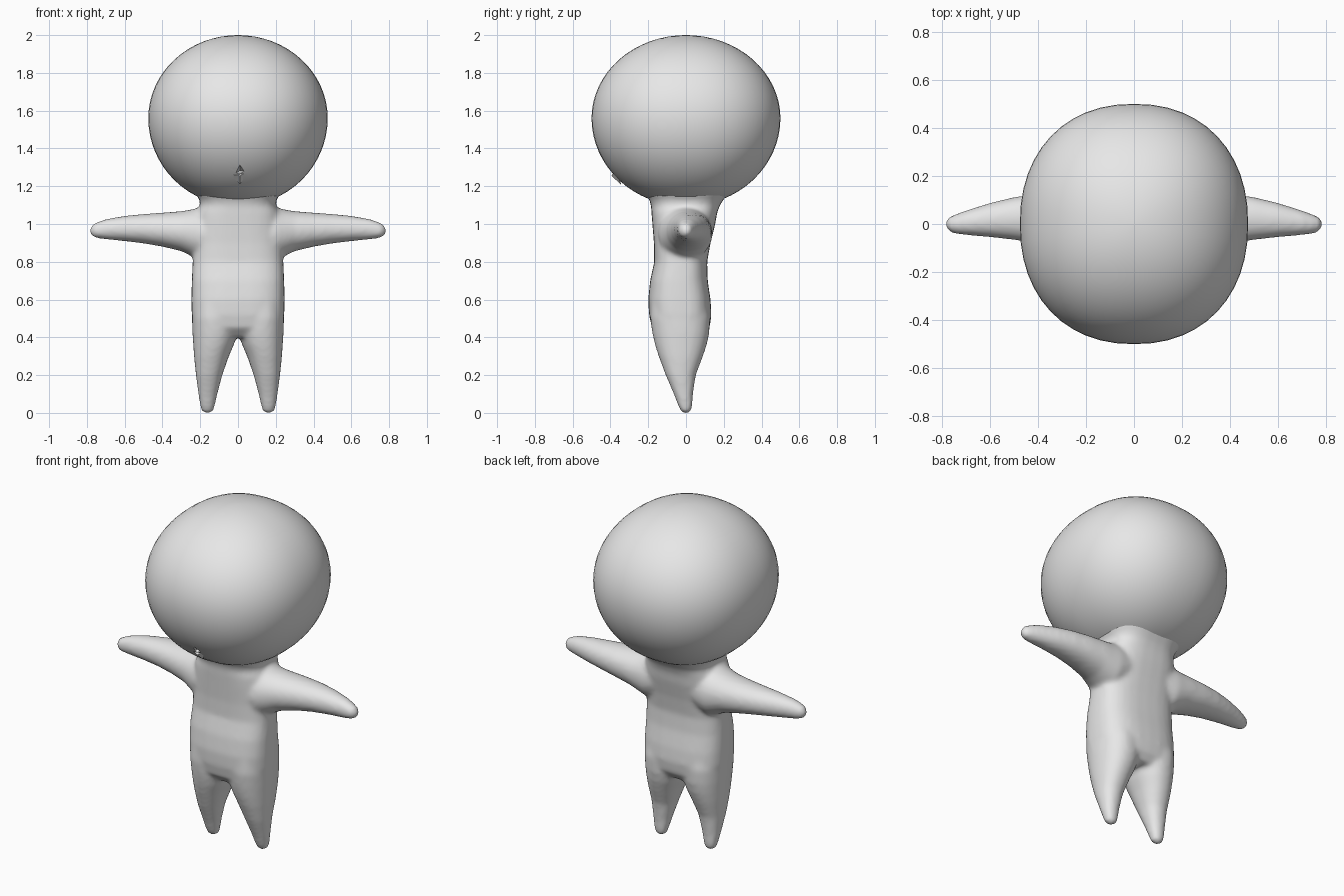
import bpy, bmesh, math

if "Cube" in bpy.data.objects:
    bpy.data.objects.remove(bpy.data.objects["Cube"])

skin = bpy.data.materials.new("plain grey")
skin.diffuse_color = (0.8, 0.8, 0.8, 1)
skin.use_nodes = True
skin.node_tree.nodes["Principled BSDF"].inputs["Base Color"].default_value = skin.diffuse_color


def sgn_pow(v, p):
    return math.copysign(abs(v) ** p, v)


def loft(bm, rings, axis, n=32, power=2.3):
    """Skin of superellipse rings (pos, a0, a1, b0, b1); axis 'z' spans x/y, axis 'x' spans y/z."""
    loops = []
    for pos, a0, a1, b0, b1 in rings:
        loop = []
        for i in range(n):
            t = 2 * math.pi * i / n
            a = (a0 + a1) / 2 + (a1 - a0) / 2 * sgn_pow(math.cos(t), 2 / power)
            b = (b0 + b1) / 2 + (b1 - b0) / 2 * sgn_pow(math.sin(t), 2 / power)
            loop.append(bm.verts.new((a, b, pos) if axis == 'z' else (pos, a, b)))
        loops.append(loop)
    for lo, hi in zip(loops, loops[1:]):
        for i in range(n):
            j = (i + 1) % n
            bm.faces.new((lo[i], lo[j], hi[j], hi[i]))
    bm.faces.new(loops[0][::-1])
    bm.faces.new(loops[-1])


def finish(bm, name):
    bmesh.ops.recalc_face_normals(bm, faces=bm.faces)
    me = bpy.data.meshes.new(name)
    bm.to_mesh(me)
    bm.free()
    ob = bpy.data.objects.new(name, me)
    bpy.context.collection.objects.link(ob)
    me.materials.append(skin)
    return ob


def select(ob):
    bpy.ops.object.select_all(action='DESELECT')
    ob.select_set(True)
    bpy.context.view_layer.objects.active = ob


# Body: torso with neck, legs and arms fused into one smooth skin
bm = bmesh.new()
loft(bm, [(0.40, -.20, .20, -.13, .09), (0.45, -.235, .235, -.18, .125),
          (0.52, -.246, .246, -.196, .135), (0.60, -.247, .247, -.20, .13),
          (0.70, -.245, .245, -.19, .115), (0.80, -.24, .24, -.168, .112),
          (0.90, -.235, .235, -.17, .13), (1.00, -.23, .23, -.178, .155),
          (1.06, -.22, .22, -.183, .165), (1.10, -.20, .20, -.185, .18),
          (1.13, -.205, .205, -.195, .20), (1.17, -.23, .23, -.22, .23)], 'z', power=2.8)

leg = [(0.0, .145, .18, -.018, .016), (0.012, .13, .193, -.03, .028),
       (0.04, .122, .201, -.042, .034), (0.10, .109, .21, -.065, .037),
       (0.20, .083, .223, -.108, .052), (0.30, .048, .233, -.145, .09),
       (0.36, .022, .237, -.164, .11), (0.42, .003, .241, -.178, .123),
       (0.50, .0, .244, -.19, .128), (0.60, .02, .235, -.185, .11)]
arm = [(0.10, -.15, .13, .84, 1.085), (0.20, -.145, .14, .81, 1.088),
       (0.25, -.125, .137, .832, 1.076), (0.30, -.105, .135, .856, 1.068),
       (0.40, -.082, .127, .88, 1.06), (0.50, -.066, .112, .897, 1.053),
       (0.60, -.055, .088, .909, 1.043), (0.70, -.046, .056, .919, 1.026),
       (0.75, -.04, .038, .925, 1.008), (0.772, -.03, .028, .935, .996),
       (0.782, -.014, .014, .95, .98)]
for s in (-1, 1):
    loft(bm, [(z, s * a, s * b, c, d) for z, a, b, c, d in leg], 'z', power=2.2)
    loft(bm, [(s * x, a, b, c, d) for x, a, b, c, d in arm], 'x', power=2.1)
body = finish(bm, "body")
# mirrored rings flip the winding, so every shell is re-oriented in finish()
remesh = body.modifiers.new("fuse", 'REMESH')
remesh.mode = 'VOXEL'
remesh.voxel_size = 0.012
remesh.use_smooth_shade = True
soft = body.modifiers.new("soften", 'SMOOTH')
soft.factor = 0.5
soft.iterations = 9
select(body)
for m in ("fuse", "soften"):
    bpy.ops.object.modifier_apply(modifier=m)
bpy.ops.object.shade_smooth()

# Head: large rounded ball, slightly longer below its widest level
bm = bmesh.new()
rings = []
for k in range(1, 32):
    t = math.pi * k / 32
    r, c = math.sin(t), -math.cos(t)
    z = 1.56 + c * (0.44 if c > 0 else 0.465)
    rings.append((z, -.475 * r, .475 * r, -.5 * r, .5 * r))
rings.append((2.0, -.005, .005, -.005, .005))
loft(bm, rings, 'z', n=48, power=2.2)
head = finish(bm, "head")

# Mouth: small faceted notch cut into the lower face
bm = bmesh.new()
pts = [(-.07, 1.25), (0, 1.205), (.085, 1.28), (.01, 1.35)]
rim = [bm.verts.new((x, -.50, z)) for x, z in pts]
deep = bm.verts.new((.01, -.355, 1.28))
for i in range(4):
    bm.faces.new((rim[i], rim[(i + 1) % 4], deep))
bm.faces.new(rim)
cutter = finish(bm, "mouth_cutter")
cutter.hide_render = True
cutter.hide_set(True)
cut = head.modifiers.new("mouth", 'BOOLEAN')
cut.operation = 'DIFFERENCE'
cut.object = cutter
cut.solver = 'EXACT'
select(head)
bpy.ops.object.modifier_apply(modifier="mouth")
bpy.ops.object.shade_smooth_by_angle(angle=math.radians(25))
bpy.data.objects.remove(cutter)

# Lip: small pointed wedge sitting in the notch
bm = bmesh.new()
v = [bm.verts.new(p) for p in ((-.045, -.375, 1.265), (.06, -.375, 1.285),
                               (.01, -.345, 1.21), (.01, -.395, 1.255), (.01, -.35, 1.29))]
for f in ((0, 2, 3), (2, 1, 3), (1, 4, 3), (4, 0, 3), (0, 4, 2), (4, 1, 2)):
    bm.faces.new([v[i] for i in f])
finish(bm, "lip")
